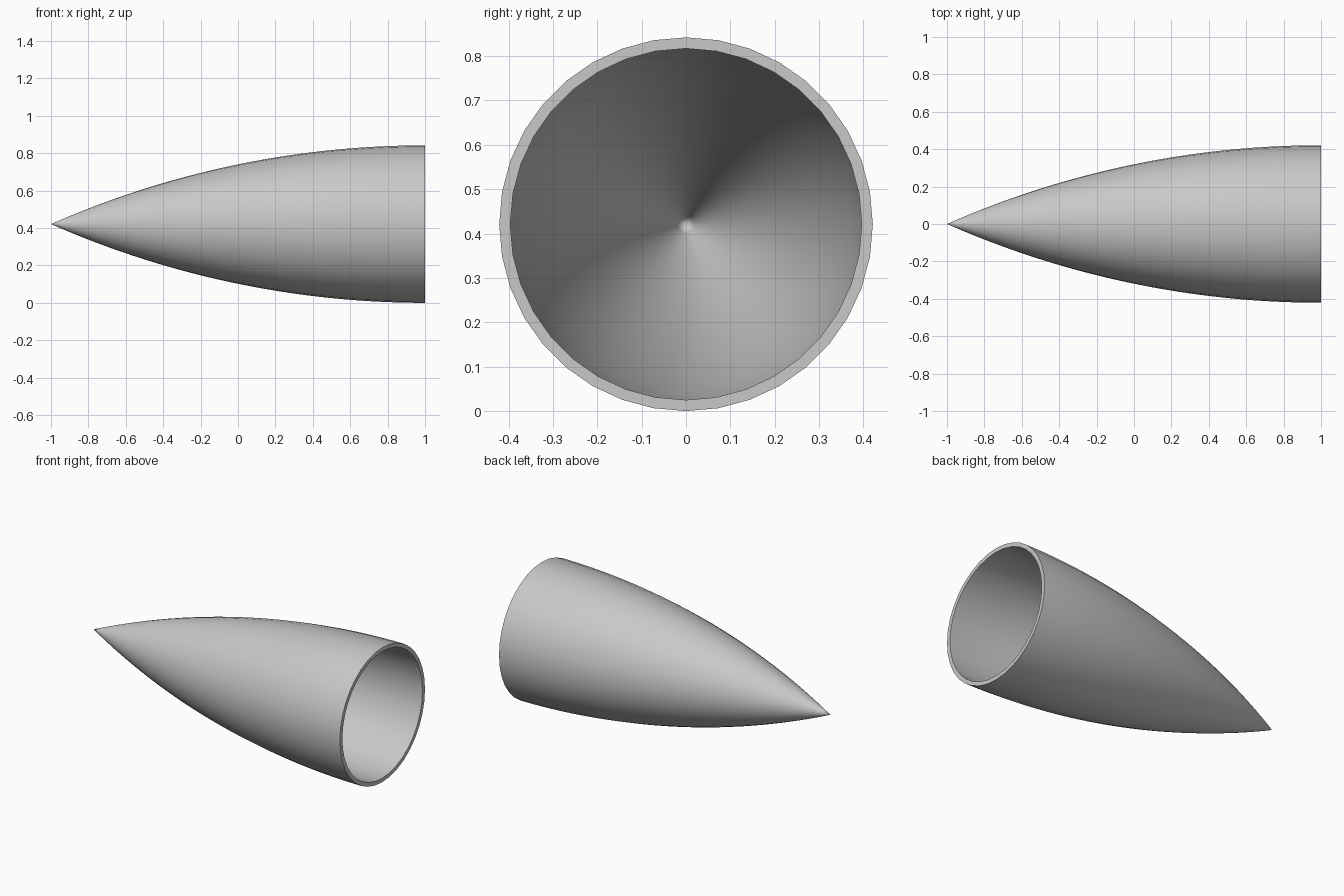
import bpy, bmesh, math

cube = bpy.data.objects.get("Cube")
if cube:
    bpy.data.objects.remove(cube, do_unlink=True)

RADIUS, LENGTH, WALL = 0.421, 2.0, 0.025
SIDES, STEPS = 36, 40

grey = bpy.data.materials.new("light grey")
grey.use_nodes = True
colour = (0.58, 0.58, 0.58, 1)
grey.diffuse_color = colour
grey.node_tree.nodes["Principled BSDF"].inputs["Base Color"].default_value = colour

# Tangent ogive: a circular arc that meets the base square on
arc_radius = (RADIUS ** 2 + LENGTH ** 2) / (2 * RADIUS)
arc_offset = arc_radius - RADIUS


def ogive(radius):
    """Points (x, r) from the tip to the open base at x = 1."""
    sweep = math.acos(arc_offset / radius)
    return [(1 - radius * math.sin(sweep * (1 - i / STEPS)),
             radius * math.cos(sweep * (1 - i / STEPS)) - arc_offset)
            for i in range(STEPS + 1)]


# Outer skin, rim, then inner skin back to its tip
profile = ogive(arc_radius) + ogive(arc_radius - WALL)[::-1]

bm = bmesh.new()
verts = [bm.verts.new((x, 0, max(r, 0))) for x, r in profile]
edges = [bm.edges.new(pair) for pair in zip(verts, verts[1:])]
bmesh.ops.spin(bm, geom=verts + edges, cent=(0, 0, 0), axis=(1, 0, 0),
               angle=math.tau, steps=SIDES, use_merge=True)
bmesh.ops.remove_doubles(bm, verts=bm.verts[:], dist=1e-5)
bmesh.ops.recalc_face_normals(bm, faces=bm.faces[:])
bmesh.ops.translate(bm, verts=bm.verts[:], vec=(0, 0, RADIUS))

mesh = bpy.data.meshes.new("nose_cone")
bm.to_mesh(mesh)
bm.free()
mesh.materials.append(grey)
cone = bpy.data.objects.new("nose_cone", mesh)
bpy.context.collection.objects.link(cone)

# Smooth skins with a crisp rim
bpy.ops.object.select_all(action="DESELECT")
cone.select_set(True)
bpy.context.view_layer.objects.active = cone
bpy.ops.object.shade_smooth_by_angle(angle=math.radians(35))
